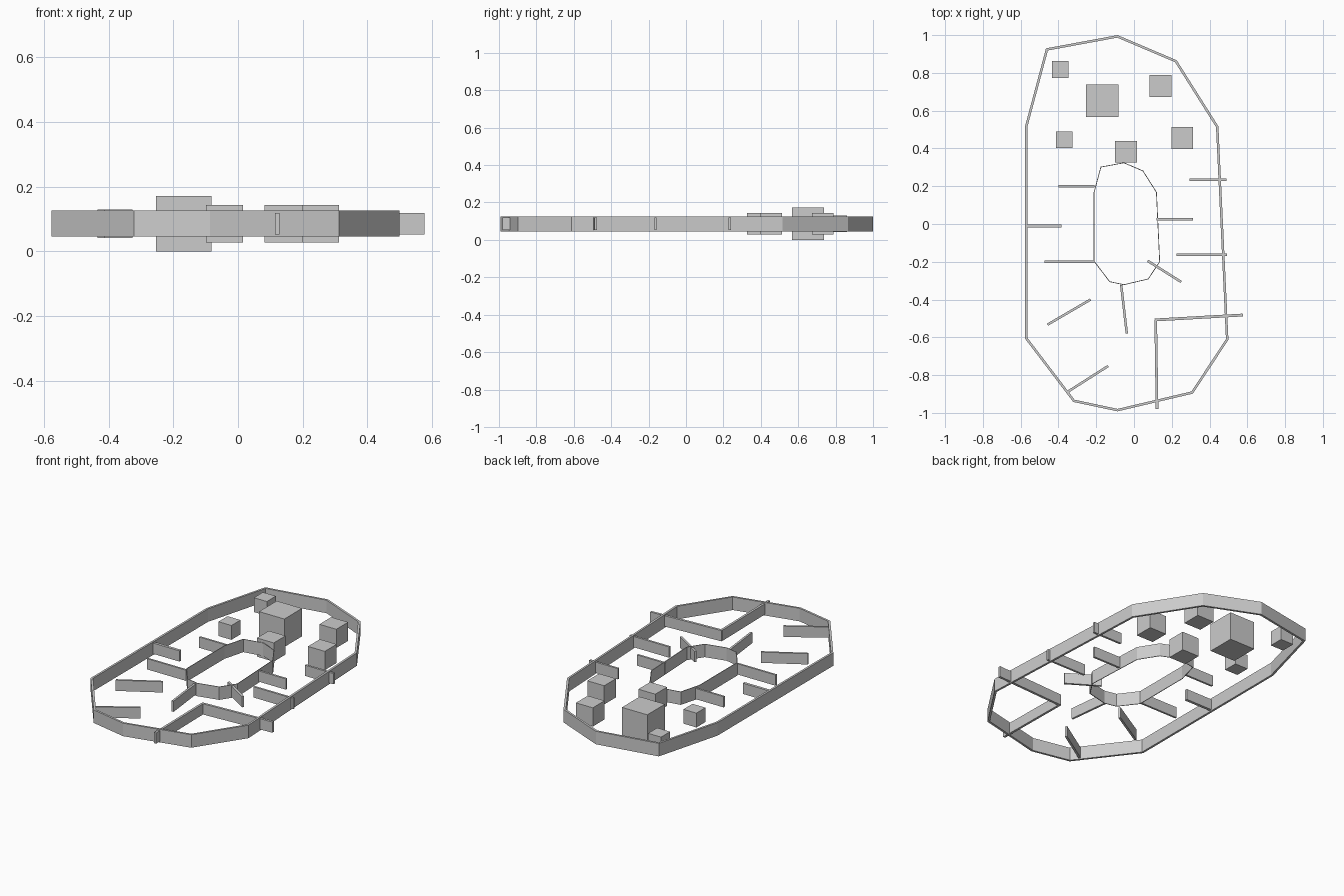
import bpy, math
from mathutils import Vector

if "Cube" in bpy.data.objects:
    bpy.data.objects.remove(bpy.data.objects["Cube"])

MID = 0.086      # common centre height
RING_H = 0.08
WALL_H = 0.066


def mesh_object(name, verts, faces):
    me = bpy.data.meshes.new(name)
    me.from_pydata(verts, [], faces)
    ob = bpy.data.objects.new(name, me)
    bpy.context.collection.objects.link(ob)
    return ob


def inset(pts, t):
    # mitred inward offset of a clockwise outline
    out, n = [], len(pts)
    for i, p in enumerate(pts):
        p = Vector(p)
        a = (p - Vector(pts[i - 1])).normalized()
        b = (Vector(pts[(i + 1) % n]) - p).normalized()
        na, nb = Vector((a.y, -a.x)), Vector((b.y, -b.x))
        out.append(p + (na + nb) * (t / (1 + na.dot(nb))))
    return out


def ring_wall(name, pts, t, h):
    n, inner = len(pts), inset(pts, t)
    loops = [(inner, -h / 2), (inner, h / 2), (pts, h / 2), (pts, -h / 2)]
    verts = [(p[0], p[1], MID + z) for loop, z in loops for p in loop]
    faces = []
    for k in range(4):
        m = (k + 1) % 4
        for i in range(n):
            j = (i + 1) % n
            faces.append((k * n + i, k * n + j, m * n + j, m * n + i))
    return mesh_object(name, verts, faces)


def box(name, x, y, size, angle=0):
    bpy.ops.mesh.primitive_cube_add(size=1, location=(x, y, MID), rotation=(0, 0, angle))
    ob = bpy.context.object
    ob.name = name
    ob.scale = size
    return ob


# Outer boundary wall, and the same outline scaled down for the inner island
outline = [(-0.087, 1.0), (0.226, 0.867), (0.447, 0.517), (0.5, -0.613), (0.312, -0.898),
           (-0.087, -0.992), (-0.322, -0.942), (-0.577, -0.607), (-0.577, 0.517), (-0.466, 0.93)]
ring_wall("outer_wall", outline, 0.013, RING_H)
ring_wall("inner_wall", [(x * 0.326 - 0.025, y * 0.326) for x, y in outline], 0.004, RING_H)

# Straight barrier walls: start, end, thickness
barriers = [
    (-0.40, 0.20, -0.21, 0.20, 0.012), (-0.575, -0.01, -0.385, -0.01, 0.017),
    (-0.473, -0.20, -0.21, -0.20, 0.012), (0.295, 0.235, 0.49, 0.235, 0.013),
    (0.12, 0.025, 0.312, 0.025, 0.013), (0.225, -0.163, 0.493, -0.163, 0.013),
    (0.072, -0.195, 0.25, -0.307, 0.013), (-0.068, -0.322, -0.038, -0.58, 0.013),
    (-0.458, -0.533, -0.23, -0.40, 0.013), (-0.352, -0.889, -0.137, -0.752, 0.013),
    (0.11, -0.508, 0.576, -0.482, 0.015), (0.115, -0.508, 0.122, -0.98, 0.014),
]
for i, (x1, y1, x2, y2, t) in enumerate(barriers):
    box(f"barrier_{i + 1}", (x1 + x2) / 2, (y1 + y2) / 2,
        (math.hypot(x2 - x1, y2 - y1), t, WALL_H), math.atan2(y2 - y1, x2 - x1))

# Block obstacles
blocks = [(-0.168, 0.653, 0.172), (0.14, 0.73, 0.115), (0.255, 0.455, 0.115),
          (-0.042, 0.383, 0.115), (-0.39, 0.818, 0.088), (-0.37, 0.446, 0.088)]
for i, (x, y, s) in enumerate(blocks):
    box(f"block_{i + 1}", x, y, (s, s, s))
